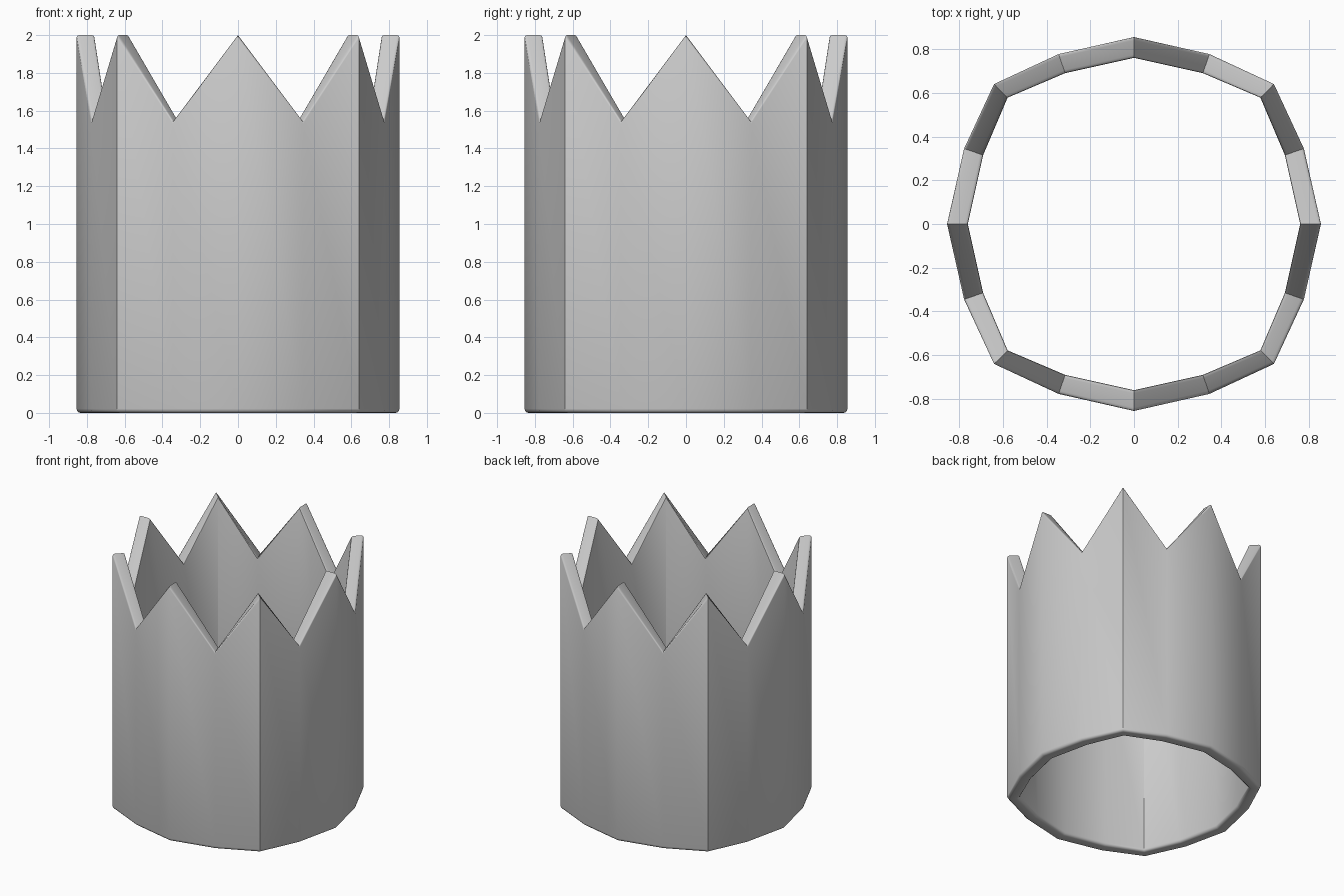
import bpy, bmesh, math
from mathutils import Vector

if "Cube" in bpy.data.objects:
    bpy.data.objects.remove(bpy.data.objects["Cube"])

# One octant of the ring: (outer xy, inner xy, top height), peak - valley - corner peak - valley
quarter = [
    ((0.855, 0.0), (0.76, 0.0), 2.0),
    ((0.777, 0.345), (0.69, 0.315), 1.545),
    ((0.64, 0.64), (0.578, 0.578), 2.0),
    ((0.345, 0.777), (0.315, 0.69), 1.545),
]
B = 0.022   # rounding of the bottom rim
T = 0.015   # rounding of the toothed rim
STEPS = 3


def rounded(s0, z0, a0, r):
    """Quarter arc in (distance inward, height) space."""
    return [(s0 + r * math.cos(math.radians(a0 + 90 * i / STEPS)),
             z0 + r * math.sin(math.radians(a0 + 90 * i / STEPS)))
            for i in range(STEPS + 1)]


def section(width, top):
    """Closed wall profile with rounded corners."""
    return (rounded(B, B, 180, B) + rounded(width - B, B, 270, B)
            + rounded(width - T, top - T, 0, T) + rounded(T, top - T, 90, T))


bm = bmesh.new()
rings = []
for k in range(4):
    c, s = math.cos(k * math.pi / 2), math.sin(k * math.pi / 2)
    for o, i, top in quarter:
        o = Vector((o[0] * c - o[1] * s, o[0] * s + o[1] * c))
        i = Vector((i[0] * c - i[1] * s, i[0] * s + i[1] * c))
        d = i - o
        w = d.length
        d.normalize()
        rings.append([bm.verts.new((o.x + d.x * t, o.y + d.y * t, z))
                      for t, z in section(w, top)])

# Bridge neighbouring profiles into the toothed wall
for a, b in zip(rings, rings[1:] + rings[:1]):
    n = len(a)
    for j in range(n):
        bm.faces.new((a[j], a[(j + 1) % n], b[(j + 1) % n], b[j]))
bmesh.ops.recalc_face_normals(bm, faces=bm.faces)

mesh = bpy.data.meshes.new("toothed_ring")
bm.to_mesh(mesh)
bm.free()
ring = bpy.data.objects.new("toothed_ring", mesh)
bpy.context.collection.objects.link(ring)
bpy.context.view_layer.objects.active = ring
ring.select_set(True)
bpy.ops.object.shade_smooth_by_angle(angle=math.radians(35))
